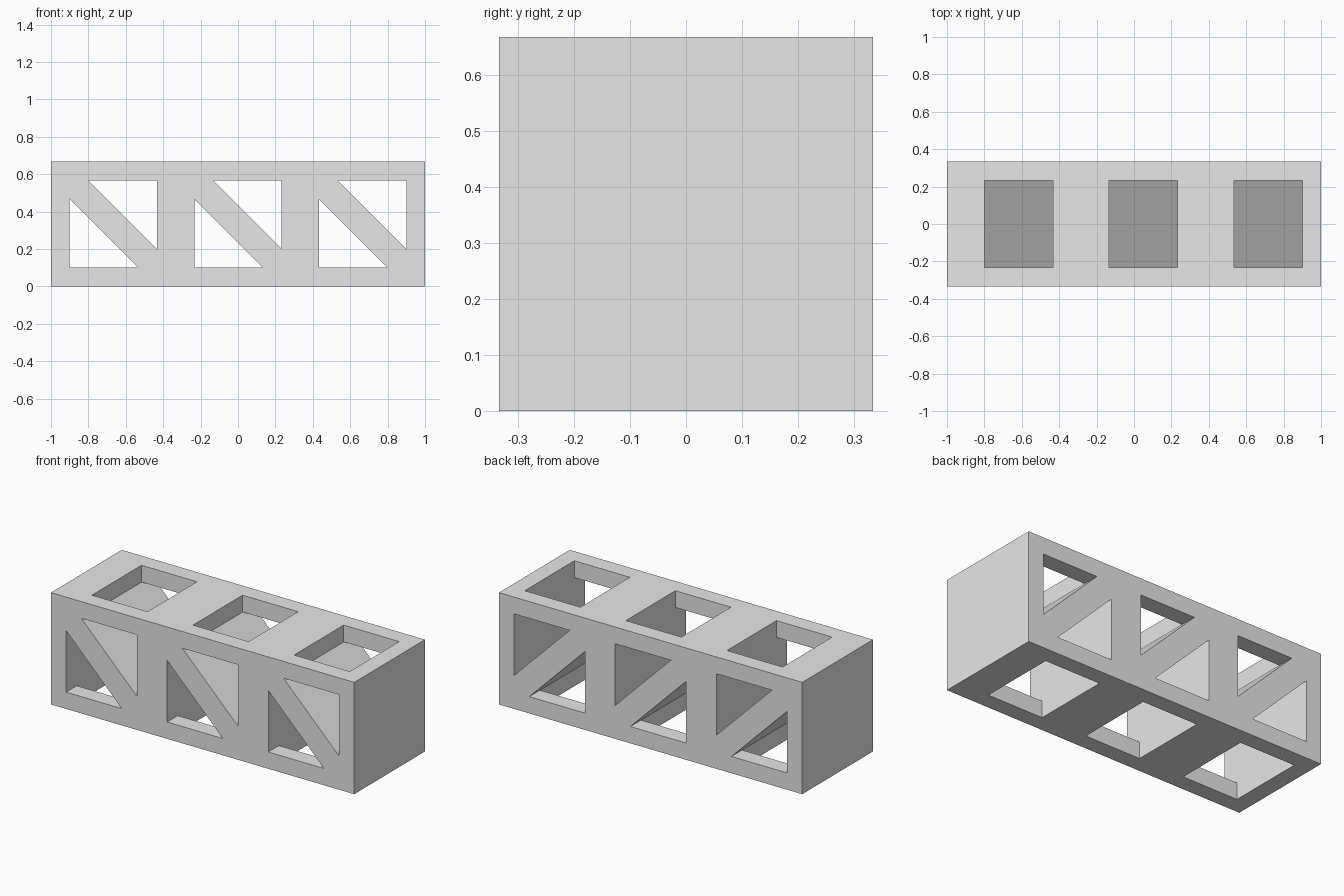
import bpy
import bmesh
from mathutils import Vector

old = bpy.data.objects.get("Cube")
if old:
    bpy.data.objects.remove(old, do_unlink=True)

L, W = 2.0, 2 / 3              # beam length, square section side
WALL = 0.1                     # frame thickness
LEG = W - 3 * WALL             # short side of each triangular opening
CELL = W                       # spacing of the bays

grey = bpy.data.materials.new("light_grey")
grey.use_nodes = True
grey.diffuse_color = (0.8, 0.8, 0.8, 1)
grey.node_tree.nodes["Principled BSDF"].inputs["Base Color"].default_value = (0.8, 0.8, 0.8, 1)


def prism(bm, base, direction):
    """Extrude a flat polygon along a direction into a closed solid."""
    face = bm.faces.new([bm.verts.new(p) for p in base])
    out = bmesh.ops.extrude_face_region(bm, geom=[face])
    verts = [g for g in out["geom"] if isinstance(g, bmesh.types.BMVert)]
    bmesh.ops.translate(bm, verts=verts, vec=Vector(direction))


def make_object(name, bm):
    bmesh.ops.recalc_face_normals(bm, faces=bm.faces)
    mesh = bpy.data.meshes.new(name)
    bm.to_mesh(mesh)
    bm.free()
    mesh.materials.append(grey)
    obj = bpy.data.objects.new(name, mesh)
    bpy.context.collection.objects.link(obj)
    return obj


def cut(target, name, shapes):
    """Subtract a set of prisms, given as (polygon, direction) pairs."""
    bm = bmesh.new()
    for base, direction in shapes:
        prism(bm, base, direction)
    cutter = make_object(name, bm)
    cutter.hide_render = True
    mod = target.modifiers.new(name, 'BOOLEAN')
    mod.operation = 'DIFFERENCE'
    mod.solver = 'EXACT'
    mod.object = cutter
    bpy.context.view_layer.objects.active = target
    bpy.ops.object.modifier_apply(modifier=name)
    bpy.data.objects.remove(cutter, do_unlink=True)


# Solid square beam
bm = bmesh.new()
h = W / 2
prism(bm, [(-L / 2, -h, 0), (L / 2, -h, 0), (L / 2, h, 0), (-L / 2, h, 0)], (0, 0, W))
beam = make_object("truss_beam", bm)

triangles, windows = [], []
lo, hi = WALL, W - WALL
inner = h - WALL
for i in range(3):
    left = -L / 2 + i * CELL + WALL
    right = left + CELL - 2 * WALL
    # Triangles either side of the diagonal brace, running front to back
    for tri in ([(left, lo), (left + LEG, lo), (left, lo + LEG)],
                [(right, hi), (right - LEG, hi), (right, hi - LEG)]):
        triangles.append(([(x, -W, z) for x, z in tri], (0, 2 * W, 0)))
    # Rectangular windows through the top and bottom plates
    for x0, z0, depth in ((left, -WALL, 2 * WALL + 0.0005),
                          (right - LEG, hi - 0.0005, 2 * WALL)):
        x1 = x0 + LEG
        windows.append(([(x0, -inner, z0), (x1, -inner, z0),
                         (x1, inner, z0), (x0, inner, z0)], (0, 0, depth)))

cut(beam, "side_openings", triangles)
cut(beam, "plate_openings", windows)
